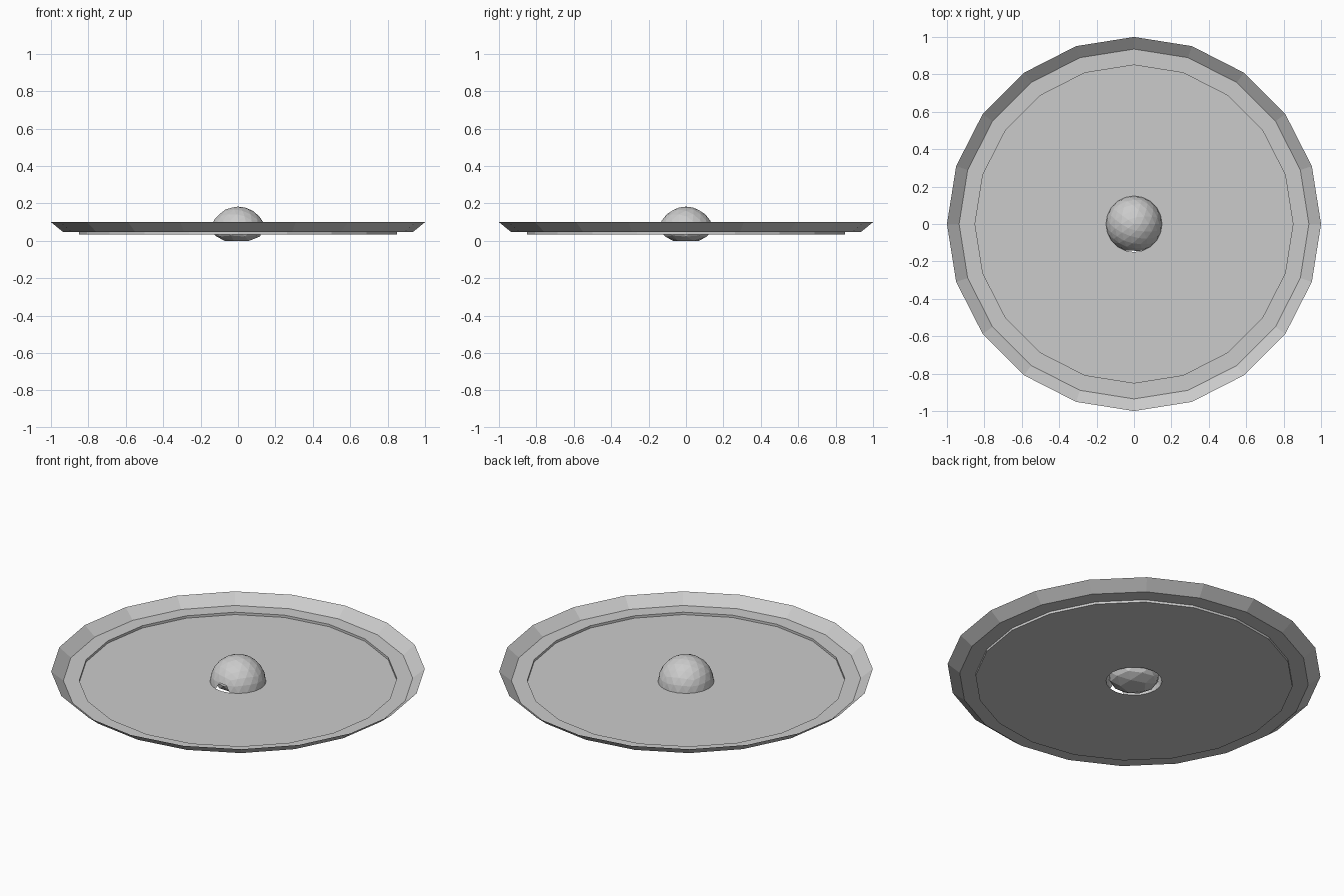
import bpy, bmesh, math
from mathutils import Matrix, Vector

if "Cube" in bpy.data.objects:
    bpy.data.objects.remove(bpy.data.objects["Cube"])

SIDES = 20


def finish(name, bm):
    mesh = bpy.data.meshes.new(name)
    bm.to_mesh(mesh)
    bm.free()
    obj = bpy.data.objects.new(name, mesh)
    bpy.context.collection.objects.link(obj)
    return obj


def ring(bm, r, z, n=SIDES):
    return [bm.verts.new((r * math.cos(2 * math.pi * i / n),
                          r * math.sin(2 * math.pi * i / n), z)) for i in range(n)]


# Dish: sloped rim, flat ledge, small step and floor with a central opening
bm = bmesh.new()
profile = [(0.15, 0.033), (0.85, 0.033), (0.85, 0.047), (0.935, 0.047), (1.0, 0.1)]
rings = [ring(bm, r, z) for r, z in profile]
for a, b in zip(rings, rings[1:]):
    for i in range(SIDES):
        j = (i + 1) % SIDES
        bm.faces.new((a[i], b[i], b[j], a[j]))
finish("dish", bm)

# Dome: open half ball with a small doorway at the front
bm = bmesh.new()
bmesh.ops.create_icosphere(bm, subdivisions=3, radius=0.15,
                           matrix=Matrix.Translation((0, 0, 0.033)))
bmesh.ops.bisect_plane(bm, geom=bm.verts[:] + bm.edges[:] + bm.faces[:],
                       plane_co=(0, 0, 0.033), plane_no=(0, 0, -1), clear_outer=True)
door = [f for f in bm.faces
        if (f.calc_center_median() - Vector((0, -0.145, 0.045))).length < 0.038]
bmesh.ops.delete(bm, geom=door, context='FACES')
finish("dome", bm)

# Pod: flattened coarse bowl hanging in the opening, with a flat five-sided base
bm = bmesh.new()
bmesh.ops.create_icosphere(bm, subdivisions=2, radius=1.0)
bmesh.ops.transform(bm, verts=bm.verts, matrix=Matrix.Translation((0, 0, 0.06)) @
                    Matrix.Diagonal((0.138, 0.138, 0.07, 1)))
bmesh.ops.bisect_plane(bm, geom=bm.verts[:] + bm.edges[:] + bm.faces[:],
                       plane_co=(0, 0, 0.06), plane_no=(0, 0, 1), clear_outer=True)
pole = min(bm.verts, key=lambda v: v.co.z)
pole.co.z = min(v.co.z for v in bm.verts if v is not pole)
lowest = pole.co.z
bmesh.ops.translate(bm, verts=bm.verts, vec=(0, 0, -lowest))
finish("pod", bm)
